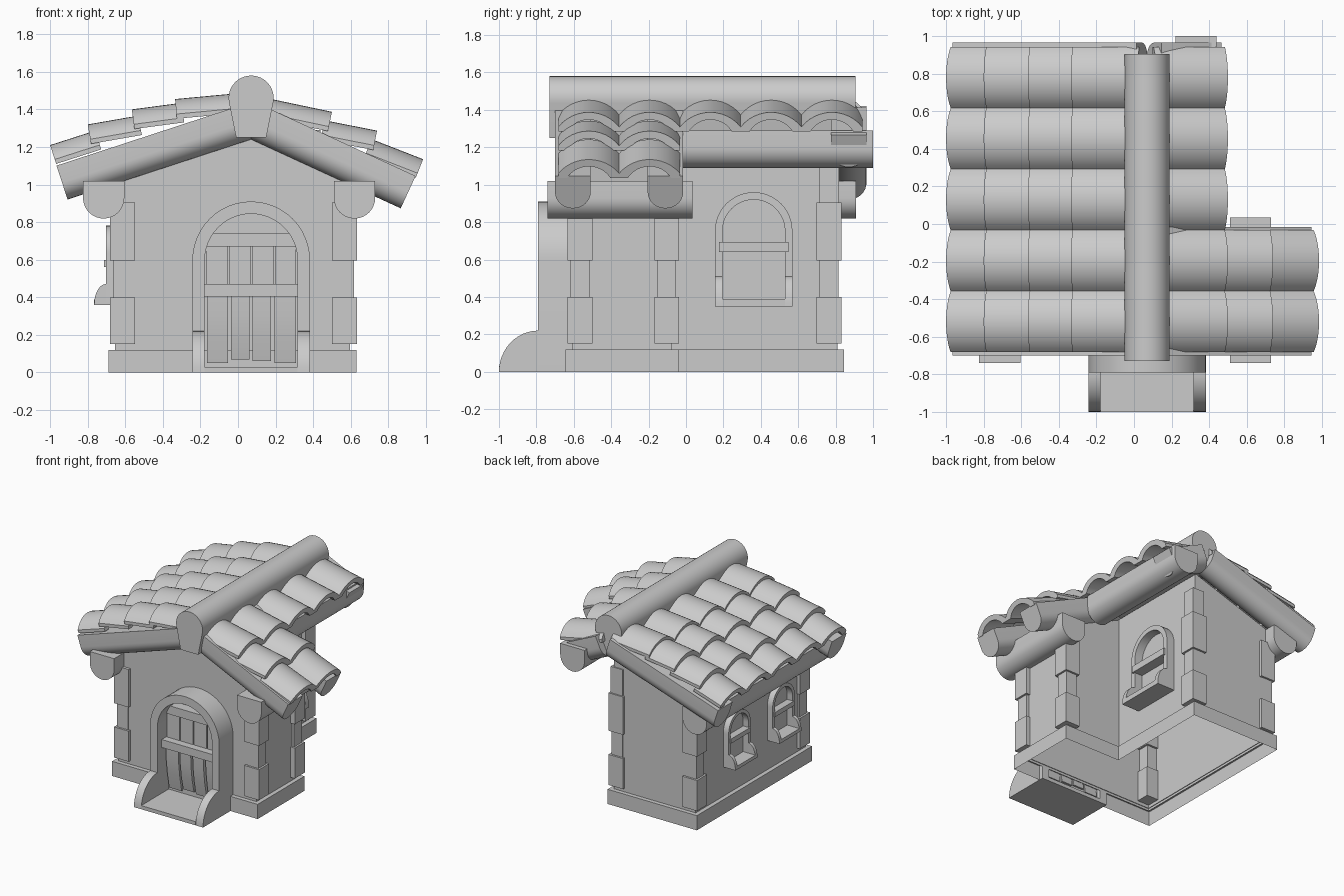
import bpy, bmesh, math
from mathutils import Vector as V

if "Cube" in bpy.data.objects:
    bpy.data.objects.remove(bpy.data.objects["Cube"])

X, Y, Z = V((1, 0, 0)), V((0, 1, 0)), V((0, 0, 1))


def mesh(name, verts, faces):
    me = bpy.data.meshes.new(name)
    bm = bmesh.new()
    vs = [bm.verts.new(v) for v in verts]
    for f in faces:
        bm.faces.new([vs[i] for i in f])
    bmesh.ops.recalc_face_normals(bm, faces=bm.faces[:])
    bm.to_mesh(me)
    bm.free()
    ob = bpy.data.objects.new(name, me)
    bpy.context.collection.objects.link(ob)
    return ob


def prism(name, pts, o, u, v, ext):
    """Profile pts in the plane (u, v) at o, extruded by the vector ext."""
    n = len(pts)
    low = [V(o) + u * a + v * b for a, b in pts]
    verts = low + [p + ext for p in low]
    faces = [(i, (i + 1) % n, (i + 1) % n + n, i + n) for i in range(n)]
    return mesh(name, verts, faces + [tuple(range(n)), tuple(range(n, 2 * n))])


def box(name, x0, x1, y0, y1, z0, z1):
    return prism(name, [(x0, y0), (x1, y0), (x1, y1), (x0, y1)], (0, 0, z0), X, Y, Z * (z1 - z0))


def arc(cx, cy, r, a0, a1, n=16):
    return [(cx + r * math.cos(math.radians(a0 + (a1 - a0) * i / n)),
             cy + r * math.sin(math.radians(a0 + (a1 - a0) * i / n))) for i in range(n + 1)]


# L-shaped stone base, open below
def footprint(d):
    x0, x1, x2, y0, y1, y2 = -.69 + d, .12 - d, .63 - d, -.645 + d, -.04 - d, .845 - d
    return [(x0, y0), (x2, y0), (x2, y1), (x1, y1), (x1, y2), (x0, y2)]


rings = [(x, y, z) for d, z in ((0, 0), (0, .12), (.04, .12)) for x, y in footprint(d)]
mesh("base", rings, [(r * 6 + i, r * 6 + (i + 1) % 6, r * 6 + 6 + (i + 1) % 6, r * 6 + 6 + i)
                     for r in range(2) for i in range(6)])

# Walls with asymmetric gable, ridge at x = RX
RX = .07


def roof_z(x):
    return 1.25 - (.327 * (RX - x) if x < RX else .46 * (x - RX))


plan = [(-.655, -.61), (RX, -.61), (.595, -.61), (.595, -.075), (.085, -.075), (.085, .81), (RX, .81), (-.655, .81)]
mesh("walls", [(x, y, .1) for x, y in plan] + [(x, y, roof_z(x)) for x, y in plan],
     [(i, (i + 1) % 8, (i + 1) % 8 + 8, i + 8) for i in range(8)] + [(8, 9, 14, 15), (9, 10, 11, 12, 13, 14)])

# Corner quoins
for cx, cy, tall in ((-.615, -.567, 0), (.567, -.567, 0), (.567, -.103, 0), (.055, .765, 1), (-.615, .765, 0)):
    blocks = [(.15, .4, .066), (.4, .595, .05), (.595, .905, .066)] + [(.905, 1.12, .054)] * tall
    for z0, z1, h in blocks:
        box("corner_block", cx - h, cx + h, cy - h, cy + h, z0, z1)


# Half-round timbers: flat top, round underside
def u_profile(w, h):
    r = w / 2
    return [(r, h)] + arc(0, r * .9, r, 0, -180)[:] + [(-r, h)]


def beam(name, x, y0, y1, z):
    prism(name, u_profile(.22, .19), (x, y0, z), X, Z, Y * (y1 - y0))


beam("eaves_beam_left", -.715, -.74, .91, .83)
beam("eaves_beam_right", .62, -.74, .035, .83)
beam("eaves_beam_back", .33, -.02, 1.0, 1.1)


def rafter(name, x_end, y):
    a, b = V((RX, y, 1.25)), V((x_end, y, roof_z(x_end)))
    d = (b - a).normalized()
    up = V((-d.z, 0, d.x)) if d.x > 0 else V((d.z, 0, -d.x))
    prism(name, u_profile(.19, .18), a, Y, up, b - a)


for x_end, y in ((-.91, -.605), (-.91, .87), (.87, -.605), (.87, -.11), (.39, .87)):
    rafter("rafter", x_end, y)

# Ridge cap
prism("ridge", arc(RX, 1.46, .12, -12, 192, 24) + [(RX - .08, 1.25), (RX + .08, 1.25)],
      (0, -.73, 0), X, Z, Y * 1.635)


# Barrel tiles: crest line from lower edge to upper edge, one arch per column
def bow(hw, top, sag, n=12):
    r = (hw * hw + sag * sag) / (2 * sag)
    a = math.degrees(math.asin(hw / r))
    return arc(0, top - r, r, 90 + a, 90 - a, n)


tile = bow(.1625, 0, .08) + [(.1625, -.105)] + bow(.115, -.04, .065)[::-1] + [(-.1625, -.105)]
rows = [((-1.0, 1.21), (-.76, 1.287), 5), ((-.8, 1.32), (-.53, 1.367), 5),
        ((-.565, 1.4), (-.3, 1.435), 5), ((-.335, 1.455), (.02, 1.488), 5),
        ((.985, 1.135), (.71, 1.242), 2), ((.74, 1.287), (.46, 1.342), 2), ((.5, 1.387), (.12, 1.467), 5)]
for (x0, z0), (x1, z1), cols in rows:
    run = V((x1 - x0, 0, z1 - z0))
    d = run.normalized()
    up = V((-d.z, 0, d.x)) * (1 if d.x > 0 else -1)
    for c in range(cols):
        prism("roof_tile", tile, (x0, -.52 + .325 * c, z0), Y, up, run)


# Arched surround with a sill that has rounded cheeks; n points out of the wall
def surround(name, o, u, n, hw, t, top, depth, sill, cheek, floor):
    zc = top - hw
    ring = [(hw, 0)] + arc(0, zc, hw, 0, 180, 24) + [(-hw, 0), (t - hw, 0)]
    ring += arc(0, zc, hw - t, 180, 0, 24) + [(hw - t, 0)]
    prism(name + "_frame", ring, o, u, Z, n * depth)
    q = [(0, 0)] + [(depth + (sill - depth) * math.cos(a), cheek * math.sin(a))
                    for a in [math.pi / 2 * i / 12 for i in range(13)]] + [(0, cheek)]
    for s in (-hw, hw - t):
        prism(name + "_cheek", q, V(o) + u * s, n, Z, u * t)
    prism(name + "_sill", [(t - hw, 0), (hw - t, 0), (hw - t, floor), (t - hw, floor)], o, u, Z, n * sill)


def window(o, u, n, s):
    surround("window", o, u, n, .207 * s, .04 * s, .61 * s, .07 * s, .16 * s, .16 * s, .04 * s)
    w = .185 * s
    prism("window_bar", [(-w, .29 * s), (w, .29 * s), (w, .345 * s), (-w, .345 * s)], o, u, Z, n * .085 * s)


window((.085, .362, .35), Y, X, 1)
window((-.655, .31, .36), Y, -X, .69)
window((-.655, -.26, .36), Y, -X, .69)

# Door surround, step, planks and rails
surround("door", (RX, -.61, 0), X, -Y, .313, .066, .91, .18, .39, .22, .03)
for i, (x0, x1, zb) in enumerate(((-.165, -.052, .05), (-.038, .06, .07), (.078, .175, .06), (.195, .31, .05))):
    side = [(-.70, .44), (-.695, .3), (-.68, .18), (-.655, zb), (-.63, zb), (-.65, .18), (-.66, .3), (-.665, .44)]
    prism("door_lower_plank", side, (x0, 0, 0), Y, Z, X * (x1 - x0))
    left = -.17 + i * .122
    box("door_upper_plank", left, left + .114, -.675, -.61, .44, .68)
box("door_top_rail", -.18, .32, -.69, -.61, .67, .74)
box("door_cross_bar", -.18, .32, -.735, -.66, .405, .47)

# Smooth the rounded surfaces, keep hard edges
bpy.ops.object.select_all(action='SELECT')
bpy.context.view_layer.objects.active = bpy.data.objects["base"]
bpy.ops.object.shade_smooth_by_angle(angle=math.radians(32))
